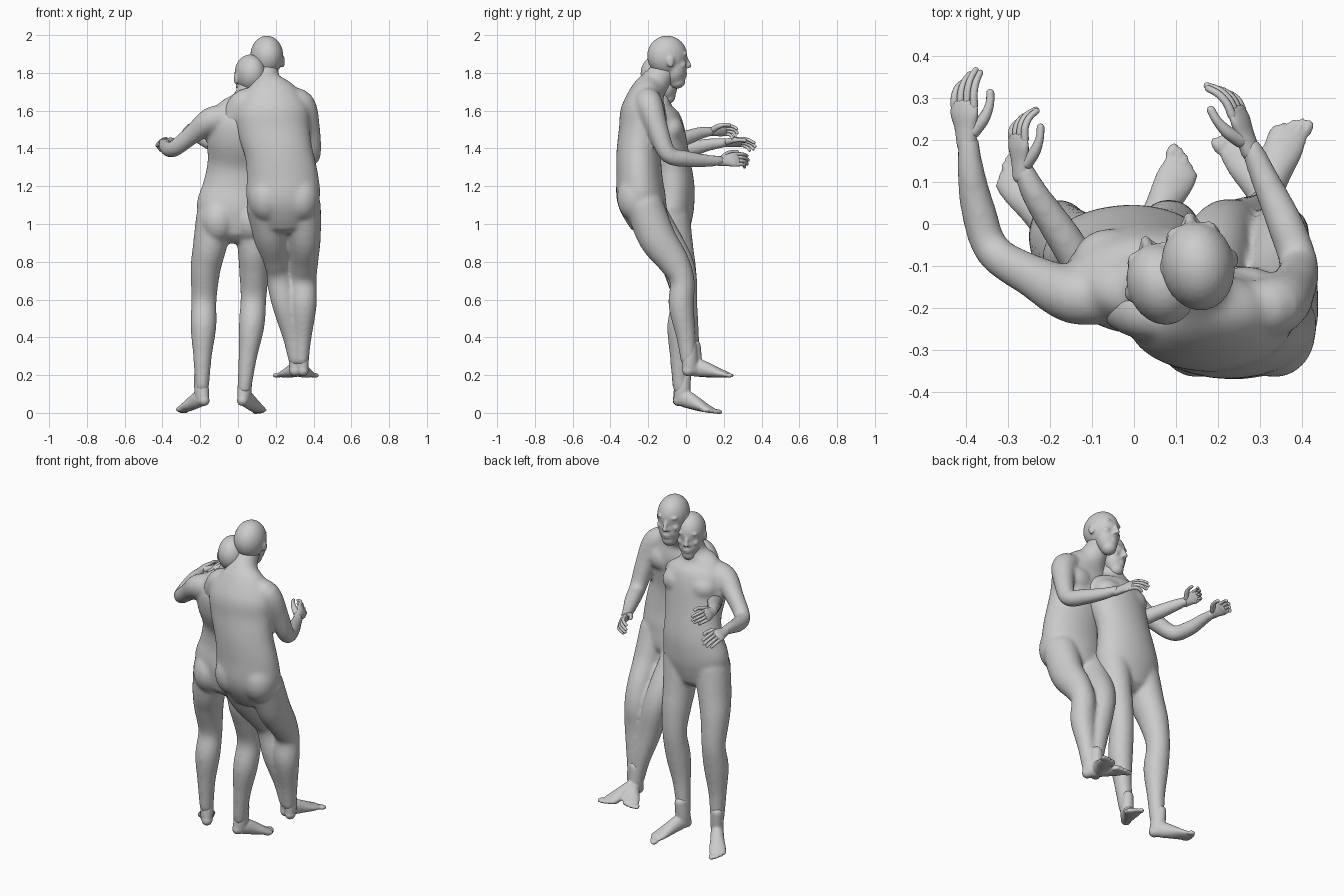
import bpy, bmesh, math
from mathutils import Vector, Matrix

X, Z = Vector((1, 0, 0)), Vector((0, 0, 1))


def spline(pts, n=5):
    """Catmull-Rom resampling of rows of numbers."""
    P = [Vector(p) for p in pts]
    out = []
    for i in range(len(P) - 1):
        a, b, c, d = P[max(i - 1, 0)], P[i], P[i + 1], P[min(i + 2, len(P) - 1)]
        for k in range(n):
            t = k / n
            out.append(0.5 * (2 * b + (c - a) * t + (2 * a - 5 * b + 4 * c - d) * t * t
                              + (3 * b - a - 3 * c + d) * t ** 3))
    return out + [P[-1]]


def tube(bm, pts, side=X, m=Matrix(), seg=20):
    """Rounded tube through rows (x, y, z, half width, half depth)."""
    rows = spline([tuple(p) if len(p) == 5 else tuple(p) + (p[3],) for p in pts])
    pos = [Vector(r[:3]) for r in rows]
    rings = []
    for i, r in enumerate(rows):
        t = (pos[min(i + 1, len(pos) - 1)] - pos[max(i - 1, 0)]).normalized()
        rings.append((pos[i], t, r[3], r[4]))

    def cap(ring, sign):
        c, t, a, b = ring
        return [(c + t * sign * min(a, b) * 0.9 * math.sin(q), t, a * math.cos(q), b * math.cos(q))
                for q in (0.5, 1.0, 1.4)]
    rings = cap(rings[0], -1)[::-1] + rings + cap(rings[-1], 1)
    loops = []
    for c, t, a, b in rings:
        u = (side - t * side.dot(t)).normalized()
        v = t.cross(u)
        loops.append([bm.verts.new(m @ (c + u * a * math.cos(q) + v * b * math.sin(q)))
                      for q in (2 * math.pi * k / seg for k in range(seg))])
    for A, B in zip(loops, loops[1:]):
        for k in range(seg):
            j = (k + 1) % seg
            bm.faces.new((A[k], A[j], B[j], B[k]))
    bm.faces.new(loops[0][::-1])
    bm.faces.new(loops[-1])


def ball(bm, c, r, m=Matrix()):
    bmesh.ops.create_uvsphere(bm, u_segments=24, v_segments=16, radius=1,
                              matrix=m @ Matrix.Translation(c) @ Matrix.Diagonal((*r, 1)))


def head(bm, loc, yaw, s):
    m = Matrix.Translation(loc) @ Matrix.Rotation(math.radians(yaw), 4, 'Z') @ Matrix.Scale(s, 4)
    ball(bm, (0, -0.015, 0.03), (0.087, 0.107, 0.107), m)
    tube(bm, [(0, 0.03, 0.05, .068, .058), (0, 0.028, -0.02, .07, .059),
              (0, 0.03, -0.07, .063, .058), (0, 0.04, -0.105, .043, .044)], m=m)
    tube(bm, [(0, 0.082, 0.03, .009), (0, 0.095, 0, .011), (0, 0.104, -0.024, .014, .012)], m=m)
    ball(bm, (0, 0.08, -0.064), (.026, .013, .008), m)
    ball(bm, (0, 0.078, -0.078), (.023, .013, .008), m)
    for x in (-1, 1):
        ball(bm, (x * .032, .072, .042), (.03, .015, .009), m)
        ball(bm, (x * .042, .058, -.018), (.024, .022, .022), m)
        ball(bm, (x * .013, .09, -.028), (.01, .011, .009), m)
        ball(bm, (x * .087, -.012, 0), (.01, .02, .033), m)


def hand(bm, wrist, fwd, palm, thumb, s=1.0, curl=0.6):
    """Hand frame: x across the palm, y along the fingers, z = back of hand."""
    y = Vector(fwd).normalized()
    z = -Vector(palm)
    z = (z - y * z.dot(y)).normalized()
    x = y.cross(z)
    k = 1 if x.dot(Vector(thumb)) > 0 else -1
    m = Matrix.Translation(wrist) @ Matrix((x, y, z)).transposed().to_4x4() @ Matrix.Scale(s, 4)
    tube(bm, [(0, -.03, 0, .026, .022), (0, .015, 0, .032, .02), (0, .05, .002, .041, .017),
              (0, .075, 0, .039, .013)], m=m)
    for i, ln in enumerate((.078, .088, .082, .064)):
        fx = k * (.03 - .02 * i)
        q = curl * (0.8 + .15 * i)
        p, row = Vector((fx, .07, 0)), []
        for j in range(4):
            row.append((*p, .0105 - .0008 * j))
            a = q * (j + .2) * .9
            p = p + Vector((fx * .25, math.cos(a), -math.sin(a))) * ln / 2.6
        tube(bm, row, m=m, seg=12)
    tube(bm, [(k * .018, .005, -.006, .018), (k * .044, .035, -.018, .015),
              (k * .058, .07, -.028, .011), (k * .058, .1, -.034, .01)], m=m, seg=12)


def foot(bm, ankle, yaw, pitch, side):
    m = (Matrix.Translation(ankle) @ Matrix.Rotation(math.radians(yaw), 4, 'Z')
         @ Matrix.Rotation(math.radians(pitch), 4, 'X'))
    tube(bm, [(0, -.012, -.066, .03, .03), (0, .03, -.05, .036, .045), (0, .09, -.06, .04, .037),
              (0, .15, -.073, .047, .024), (0, .19, -.079, .045, .016)], m=m)
    tube(bm, [(0, -.002, .07, .034, .038), (0, .002, 0, .037, .043), (0, .006, -.05, .034, .044)], m=m)
    for i in range(5):
        ball(bm, (side * (.037 - .0185 * i), .216 - .003 * i * i, -.082),
             (.014 if i == 0 else .0095, .024, .0125), m)


def make(name, build, voxel=None, soften=0):
    """Object from a bmesh callback, optionally fused into one softened skin."""
    bm = bmesh.new()
    build(bm)
    bmesh.ops.recalc_face_normals(bm, faces=bm.faces)
    for f in bm.faces:
        f.smooth = True
    me = bpy.data.meshes.new(name)
    bm.to_mesh(me)
    bm.free()
    ob = bpy.data.objects.new(name, me)
    bpy.context.collection.objects.link(ob)
    if voxel:
        r = ob.modifiers.new("fuse", 'REMESH')
        r.mode, r.voxel_size, r.use_smooth_shade = 'VOXEL', voxel, True
        s = ob.modifiers.new("soften", 'SMOOTH')
        s.factor, s.iterations = 0.5, soften


def figure(name, torso, balls, arms, legs, hands, feet, hd):
    def body(bm):
        tube(bm, torso, seg=32)
        for c, r in balls:
            ball(bm, c, r)
        for a in arms:
            tube(bm, a, side=Z)
        for l in legs:
            tube(bm, l)
    make(name + "_body", body, .009, 16)
    make(name + "_head", lambda bm: head(bm, *hd), .006, 6)
    make(name + "_feet", lambda bm: [foot(bm, *f) for f in feet], .006, 5)
    make(name + "_hands", lambda bm: [hand(bm, *h) for h in hands])


# shorter figure, standing on the left
figure("short_figure",
       torso=[(-.02, -.08, .99, .165, .105), (-.015, -.078, 1.08, .205, .12), (0, -.07, 1.2, .186, .115),
              (.01, -.085, 1.32, .172, .11), (.02, -.125, 1.45, .187, .127), (.03, -.145, 1.55, .185, .12),
              (.035, -.155, 1.62, .14, .085), (.045, -.145, 1.68, .065, .065), (.055, -.135, 1.75, .06, .062)],
       balls=[((-.105, -.112, 1.02), (.095, .1, .12)), ((.07, -.112, 1.02), (.095, .1, .12)),
              ((-.055, -.085, 1.5), (.09, .075, .075)), ((.115, -.085, 1.5), (.09, .075, .075))],
       arms=[[(-.04, -.165, 1.57, .065), (-.14, -.17, 1.55, .07), (-.24, -.125, 1.475, .052),
              (-.335, -.065, 1.4, .044), (-.37, .03, 1.4, .042), (-.388, .12, 1.42, .034), (-.395, .2, 1.43, .026)],
             [(.12, -.15, 1.56, .06), (.2, -.17, 1.53, .06), (.22, -.21, 1.4, .045), (.26, -.24, 1.3, .042)]],
       legs=[[(-.12, -.08, 1.04, .102), (-.15, -.062, .88, .09, .1), (-.172, -.035, .76, .08, .086),
              (-.18, -.008, .6, .067, .066), (-.183, -.03, .46, .069, .07), (-.188, -.035, .3, .05, .051),
              (-.19, -.03, .14, .037, .042)],
             [(.085, -.08, 1.04, .102), (.085, -.06, .87, .087, .1), (.085, -.03, .75, .079, .086),
              (.082, -.008, .61, .069, .066), (.072, -.03, .46, .068, .07), (.052, -.035, .3, .05, .051),
              (.034, -.028, .13, .037, .042)]],
       hands=[((-.4, .215, 1.43), (-.06, 1, .05), (.6, 0, -.8), (1, 0, .6), .95, .45)],
       feet=[((-.192, -.025, .128), 36, -10, 1), ((.034, -.02, .128), -27, -11, -1)],
       hd=((.06, -.13, 1.77), 20, .93))

# taller figure, leaning in behind on the right
figure("tall_figure",
       torso=[(.245, -.21, 1.05, .155, .115), (.24, -.237, 1.14, .195, .13), (.235, -.247, 1.25, .19, .122),
              (.215, -.25, 1.38, .18, .118), (.19, -.235, 1.5, .192, .12), (.178, -.225, 1.6, .195, .12),
              (.17, -.205, 1.69, .15, .092), (.155, -.16, 1.755, .076, .076), (.15, -.11, 1.82, .063, .064)],
       balls=[((.15, -.258, 1.14), (.098, .108, .13)), ((.335, -.258, 1.14), (.098, .108, .13)),
              ((.09, -.175, 1.56), (.095, .075, .08)), ((.265, -.175, 1.56), (.095, .075, .08))],
       arms=[[(.24, -.205, 1.665, .06), (.335, -.195, 1.635, .072), (.378, -.15, 1.5, .057), (.392, -.095, 1.37, .047),
              (.36, 0, 1.345, .044), (.315, .1, 1.335, .035), (.28, .18, 1.335, .027)],
             [(.1, -.21, 1.665, .06), (.02, -.205, 1.635, .07), (-.05, -.18, 1.52, .055), (-.11, -.12, 1.43, .046),
              (-.175, -.02, 1.45, .042), (-.235, .07, 1.48, .034), (-.263, .13, 1.49, .026)]],
       legs=[[(.338, -.22, 1.1, .102), (.352, -.155, .93, .087, .1), (.35, -.065, .8, .075, .083),
              (.347, -.02, .7, .069, .066), (.347, -.025, .57, .07, .068), (.342, 0, .4, .048, .051),
              (.338, .012, .28, .037, .042)],
             [(.145, -.22, 1.1, .102), (.17, -.145, .95, .095, .102), (.195, -.055, .82, .082, .085),
              (.215, -.01, .72, .07, .068), (.247, -.005, .57, .066, .066), (.285, .02, .4, .048, .05),
              (.303, .032, .28, .037, .042)]],
       hands=[((.268, .2, 1.335), (-.35, 1, .1), (-.85, -.3, -.45), (-.4, 0, 1), 1.0, .5),
              ((-.27, .14, 1.49), (-.08, 1, .1), (.8, 0, -.55), (.5, 0, 1), .9, .65)],
       feet=[((.338, .02, .288), 30, -2, -1), ((.305, .04, .288), -20, -2, 1)],
       hd=((.15, -.085, 1.86), 10, 1.0))
